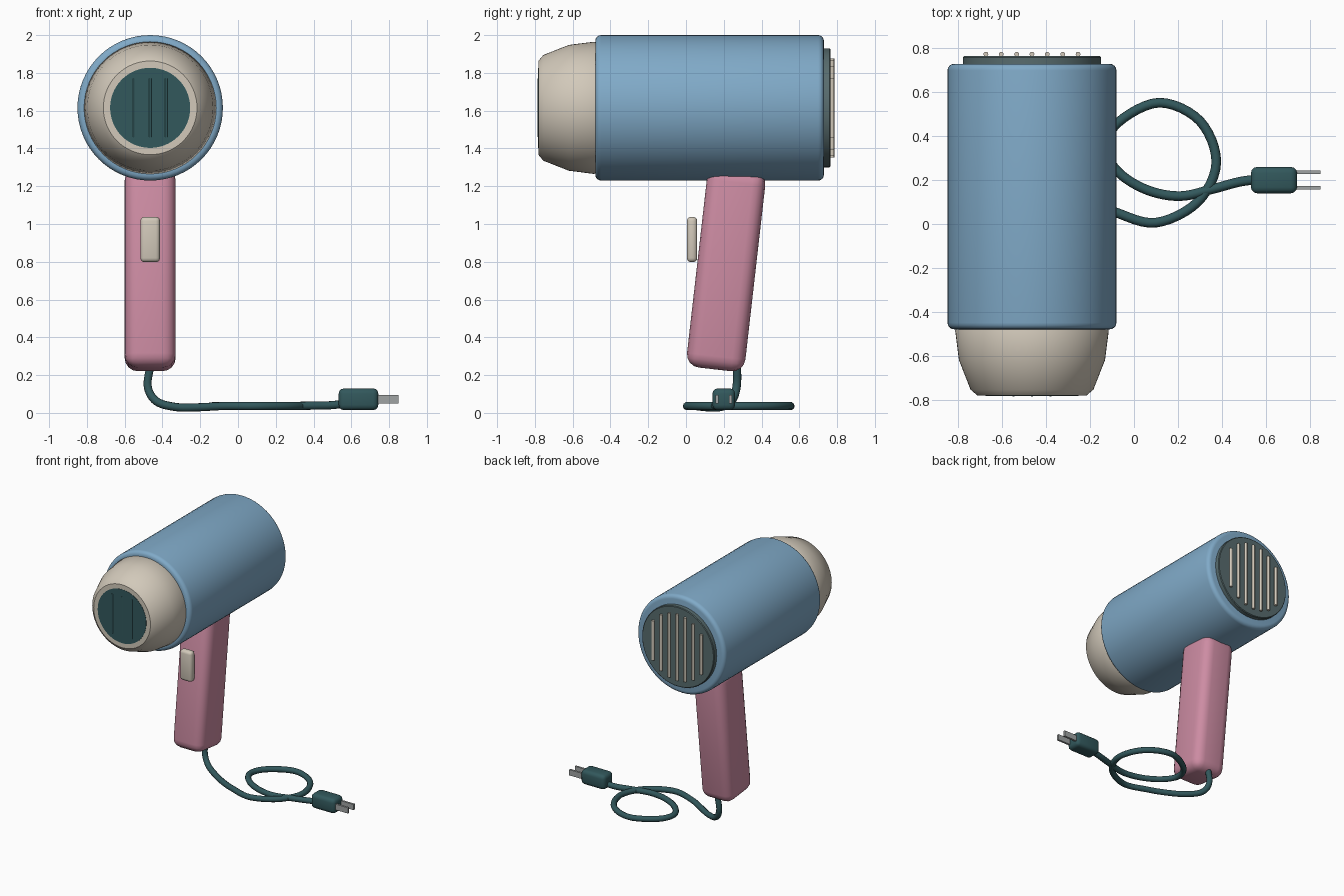
import bpy, bmesh, math
from mathutils import Matrix, Vector

if "Cube" in bpy.data.objects:
    bpy.data.objects.remove(bpy.data.objects["Cube"])

CX, CZ = -0.465, 1.615  # barrel axis


def material(name, rgb):
    m = bpy.data.materials.new(name)
    lin = [((c / 255 + 0.055) / 1.055) ** 2.4 for c in rgb]
    m.diffuse_color = (*lin, 1)
    m.use_nodes = True
    m.node_tree.nodes["Principled BSDF"].inputs["Base Color"].default_value = m.diffuse_color
    return m


BLUE = material("blue", (128, 170, 200))
PINK = material("pink", (205, 140, 163))
CREAM = material("cream", (210, 201, 186))
TEAL = material("dark_teal", (50, 88, 92))
SLATE = material("slate", (88, 108, 110))
METAL = material("metal", (160, 164, 164))


def finish(bm, name, mat, angle=40):
    bmesh.ops.recalc_face_normals(bm, faces=bm.faces)
    me = bpy.data.meshes.new(name)
    bm.to_mesh(me)
    bm.free()
    ob = bpy.data.objects.new(name, me)
    bpy.context.collection.objects.link(ob)
    me.materials.append(mat)
    bpy.ops.object.select_all(action='DESELECT')
    ob.select_set(True)
    bpy.context.view_layer.objects.active = ob
    bpy.ops.object.shade_smooth_by_angle(angle=math.radians(angle))
    return ob


def lathe(name, profile, mat, n=64):
    """Revolve (radius, y) points around the barrel axis, capped at both ends."""
    bm = bmesh.new()
    rings = []
    for r, y in profile:
        rings.append([bm.verts.new((CX + r * math.cos(2 * math.pi * i / n), y,
                                    CZ + r * math.sin(2 * math.pi * i / n))) for i in range(n)])
    for a, b in zip(rings, rings[1:]):
        for i in range(n):
            j = (i + 1) % n
            bm.faces.new((a[i], a[j], b[j], b[i]))
    bm.faces.new(rings[0])
    bm.faces.new(rings[-1])
    return finish(bm, name, mat)


def box(name, center, size, mat, bevel=0.0, segments=3, tilt=0.0):
    bm = bmesh.new()
    bmesh.ops.create_cube(bm, size=1, matrix=Matrix.Diagonal((*size, 1)))
    if bevel:
        bmesh.ops.bevel(bm, geom=bm.edges[:], offset=bevel, segments=segments,
                        profile=0.5, affect='EDGES')
    bm.transform(Matrix.Translation(center) @ Matrix.Rotation(tilt, 4, 'X'))
    return finish(bm, name, mat, 50 if bevel else 30)


def rod(name, x, y, half, radius, mat):
    """Vertical grille bar."""
    bm = bmesh.new()
    bmesh.ops.create_cone(bm, cap_ends=True, segments=12, radius1=radius, radius2=radius,
                          depth=2 * half, matrix=Matrix.Translation((x, y, CZ)))
    return finish(bm, name, mat)


# barrel with rounded rims
R, B = 0.385, 0.03
arc = [(R - B + B * math.sin(t), B - B * math.cos(t))
       for t in (math.pi / 2 * k / 4 for k in range(5))]
lathe("barrel", [(r, -0.48 + d) for r, d in arc] + [(r, 0.73 - d) for r, d in reversed(arc)], BLUE)

# nozzle and front outlet
lathe("nozzle", [(0.335, -0.45), (0.35, -0.487), (0.333, -0.62), (0.28, -0.755),
                 (0.248, -0.782)], CREAM)
lathe("outlet_disc", [(0.212, -0.77), (0.212, -0.784)], TEAL)
for k in (-1, 0, 1):
    rod(f"outlet_bar_{k + 2}", CX + k * 0.085, -0.779, 0.155, 0.008, TEAL)

# rear intake grille
lathe("intake_disc", [(0.315, 0.71), (0.315, 0.76), (0.31, 0.765)], SLATE)
for k in range(-3, 4):
    x = k * 0.07
    rod(f"intake_bar_{k + 4}", CX + x, 0.774, math.sqrt(0.262 ** 2 - x * x), 0.011, CREAM)

# handle and switch
box("handle", (CX, 0.2125, 0.76), (0.27, 0.311, 1.066), PINK, 0.07, 4, math.radians(-6.5))
box("switch", (CX, 0.032, 0.918), (0.104, 0.055, 0.24), CREAM, 0.022, 3)

# cord: down from the handle, once around a loop, then to the plug
path = [(-0.462, 0.27, 0.26), (-0.478, 0.268, 0.14), (-0.43, 0.24, 0.06), (-0.32, 0.18, 0.03),
        (-0.2, 0.11, 0.03), (-0.08, 0.052, 0.036), (0.1, 0.006, 0.036), (0.29, 0.1, 0.036),
        (0.375, 0.28, 0.036), (0.3, 0.47, 0.036), (0.115, 0.553, 0.036), (-0.07, 0.465, 0.036),
        (-0.13, 0.345, 0.036), (-0.07, 0.235, 0.036), (0.06, 0.155, 0.036),
        (0.21, 0.127, 0.036), (0.36, 0.16, 0.038), (0.48, 0.192, 0.04), (0.58, 0.205, 0.05)]
P = [Vector(p) for p in path]
P = [2 * P[0] - P[1]] + P + [2 * P[-1] - P[-2]]
pts = []
for i in range(1, len(P) - 2):
    a, b, c, d = P[i - 1:i + 3]
    for s in range(6):
        t = s / 6
        pts.append(0.5 * (2 * b + (c - a) * t + (2 * a - 5 * b + 4 * c - d) * t * t
                          + (3 * b - a - 3 * c + d) * t ** 3))
pts.append(P[-2])
cu = bpy.data.curves.new("cord", 'CURVE')
cu.dimensions = '3D'
cu.bevel_depth = 0.022
cu.bevel_resolution = 3
cu.use_fill_caps = True
sp = cu.splines.new('POLY')
sp.points.add(len(pts) - 1)
for q, p in zip(sp.points, pts):
    q.co = (*p, 1)
sp.use_smooth = True
cu.materials.append(TEAL)
cord = bpy.data.objects.new("cord", cu)
bpy.context.collection.objects.link(cord)

# plug with two prongs
box("plug", (0.638, 0.2, 0.072), (0.21, 0.12, 0.115), TEAL, 0.028, 3)
for k, y in enumerate((0.165, 0.235)):
    box(f"prong_{k + 1}", (0.785, y, 0.072), (0.13, 0.016, 0.045), METAL)
